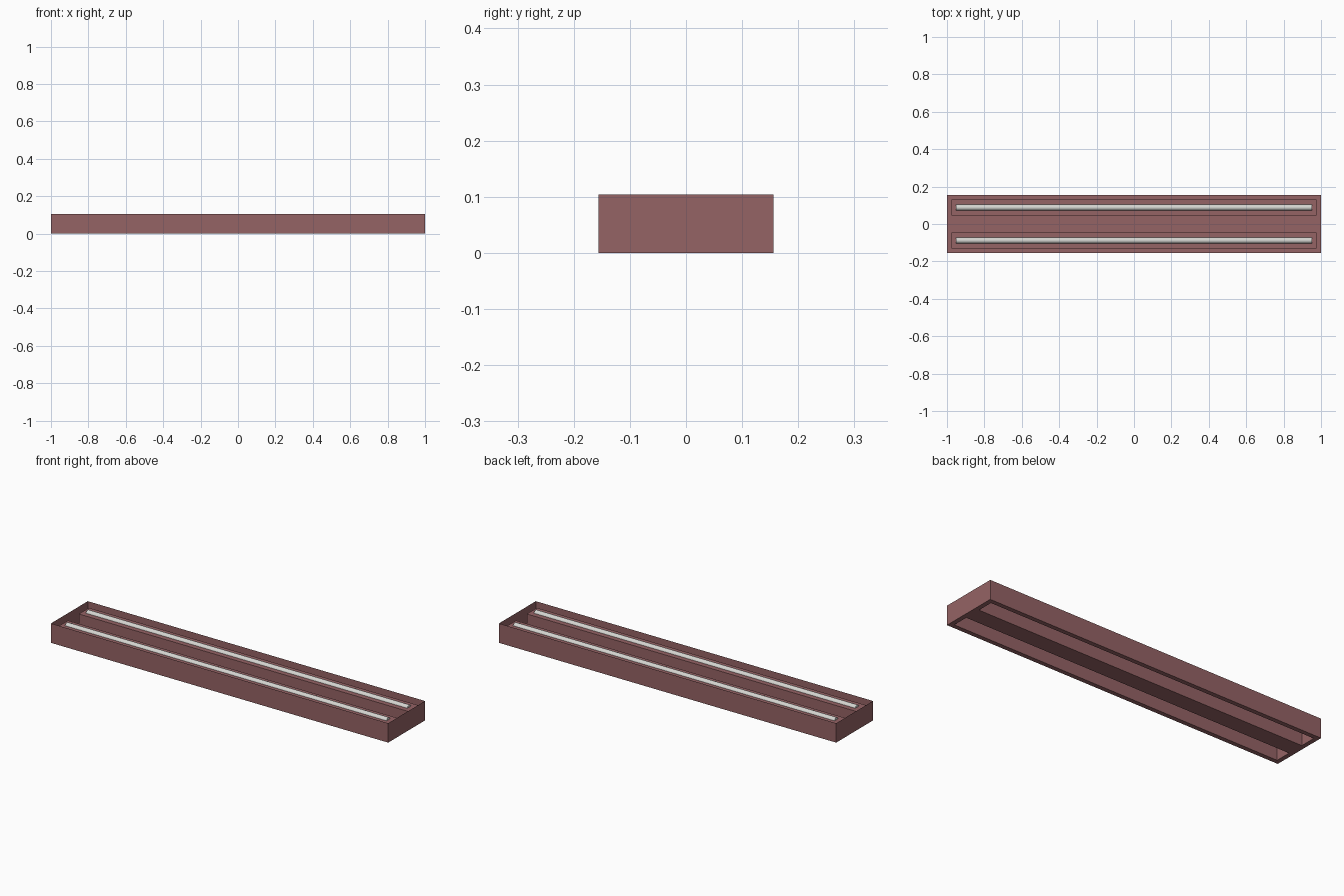
import bpy, bmesh, math

if "Cube" in bpy.data.objects:
    bpy.data.objects.remove(bpy.data.objects["Cube"])

L, W, H = 1.0, 0.156, 0.104        # half length, half width, height of the tray
SX, Y0, Y1, SZ = 0.976, 0.046, 0.132, 0.084   # recess end, inner/outer edges, roof

def mat(name, rgb):
    m = bpy.data.materials.new(name)
    m.diffuse_color = (*rgb, 1)
    m.use_nodes = True
    m.node_tree.nodes["Principled BSDF"].inputs["Base Color"].default_value = m.diffuse_color
    return m

brown = mat("dusty_brown", (0.30, 0.125, 0.13))
grey = mat("lamp_grey", (0.66, 0.66, 0.63))

def make(name, bm, material):
    bmesh.ops.remove_doubles(bm, verts=bm.verts, dist=1e-5)
    me = bpy.data.meshes.new(name)
    bm.to_mesh(me)
    bm.free()
    me.materials.append(material)
    ob = bpy.data.objects.new(name, me)
    bpy.context.collection.objects.link(ob)
    return ob

def quad(bm, *pts):
    bm.faces.new([bm.verts.new(p) for p in pts])

def walls(bm, x, ya, yb, z0, z1):
    c = [(-x, ya), (x, ya), (x, yb), (-x, yb)]
    for a, b in zip(c, c[1:] + c[:1]):
        quad(bm, (*a, z0), (*b, z0), (*b, z1), (*a, z1))

# Open-topped tray: outer walls and a floor with two long slots
bm = bmesh.new()
walls(bm, L, -W, W, 0, H)
xs = [-L, -SX, SX, L]
ys = [-W, -Y1, -Y0, Y0, Y1, W]
for i in range(3):
    for j in range(5):
        if i == 1 and j in (1, 3):
            continue
        quad(bm, (xs[i], ys[j], 0), (xs[i], ys[j + 1], 0),
             (xs[i + 1], ys[j + 1], 0), (xs[i + 1], ys[j], 0))
make("fixture_tray", bm, brown)

for side, s in (("front", -1), ("back", 1)):
    # Raised lamp housing, open underneath
    ya, yb = sorted((s * Y0, s * Y1))
    bm = bmesh.new()
    walls(bm, SX, ya, yb, 0, SZ)
    quad(bm, (-SX, ya, SZ), (SX, ya, SZ), (SX, yb, SZ), (-SX, yb, SZ))
    make(side + "_lamp_housing", bm, brown)

    # Lamp tube set into the housing roof
    bpy.ops.mesh.primitive_cylinder_add(vertices=24, radius=0.016, depth=1.906,
        location=(0, s * 0.088, 0.08), rotation=(0, math.pi / 2, 0))
    tube = bpy.context.object
    tube.name = side + "_lamp_tube"
    tube.data.materials.append(grey)
    bpy.ops.object.shade_smooth_by_angle(angle=math.radians(40))
